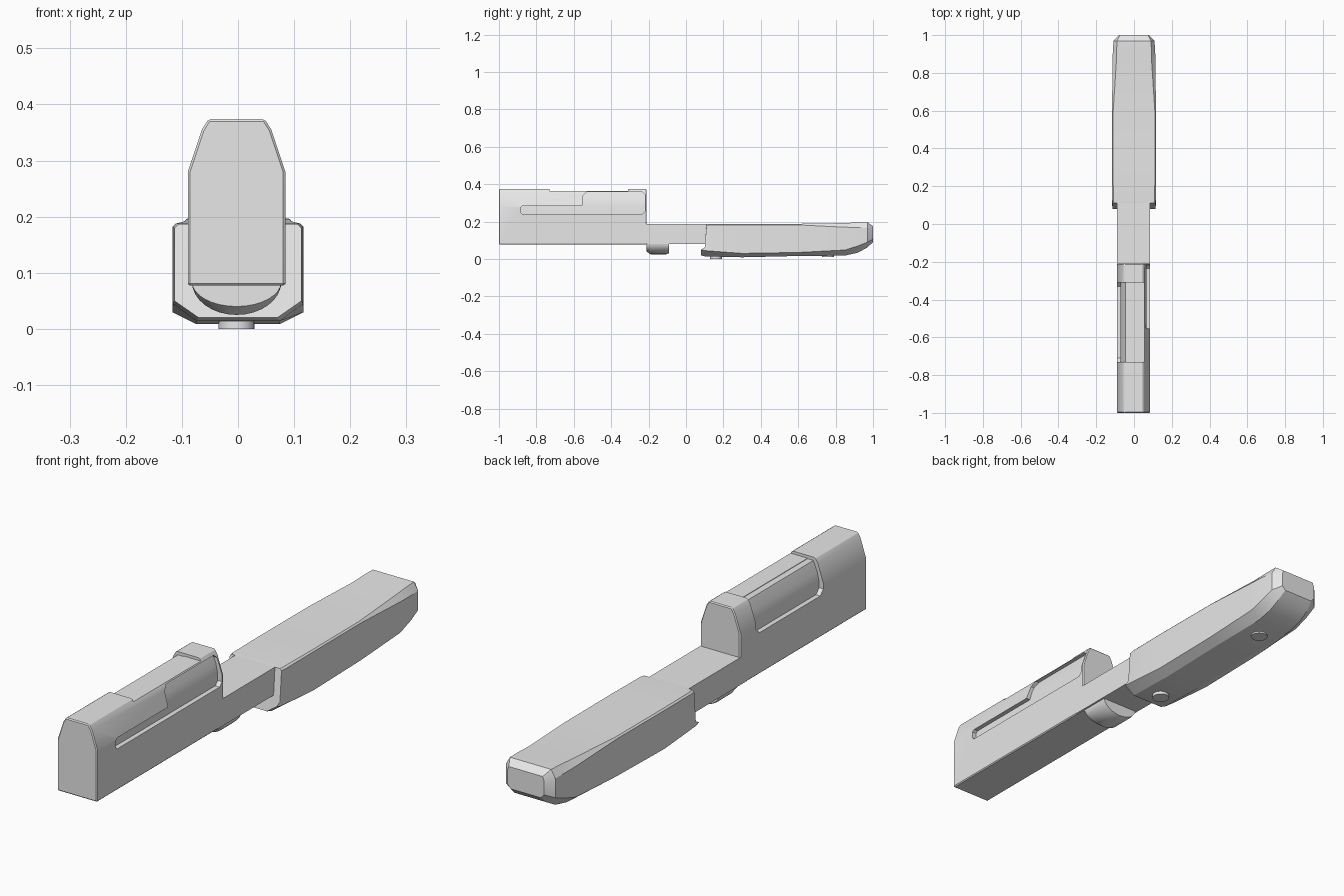
import bpy, math

cube = bpy.data.objects.get("Cube")
if cube:
    bpy.data.objects.remove(cube, do_unlink=True)

grey = bpy.data.materials.new("light_grey")
grey.use_nodes = True
grey.diffuse_color = (0.8, 0.8, 0.8, 1)
grey.node_tree.nodes["Principled BSDF"].inputs["Base Color"].default_value = grey.diffuse_color
CX = -0.0025  # centre line of the barrel housing


def activate(obj):
    bpy.ops.object.select_all(action='DESELECT')
    obj.select_set(True)
    bpy.context.view_layer.objects.active = obj


def loft(name, rings):
    """Closed solid through rings of matching points."""
    n = len(rings[0])
    faces = [list(range(n)), list(range((len(rings) - 1) * n, len(rings) * n))]
    for r in range(len(rings) - 1):
        for i in range(n):
            j = (i + 1) % n
            faces.append([r * n + i, r * n + j, (r + 1) * n + j, (r + 1) * n + i])
    mesh = bpy.data.meshes.new(name)
    mesh.from_pydata([p for ring in rings for p in ring], [], faces)
    obj = bpy.data.objects.new(name, mesh)
    bpy.context.collection.objects.link(obj)
    mesh.materials.append(grey)
    activate(obj)
    bpy.ops.object.mode_set(mode='EDIT')
    bpy.ops.mesh.select_all(action='SELECT')
    bpy.ops.mesh.normals_make_consistent(inside=False)
    bpy.ops.object.mode_set(mode='OBJECT')
    return obj


def mirrored(half):
    """Full outline from the +x half of a profile."""
    return half + [(-x, z) for x, z in reversed(half)]


def along_y(name, half, y0, y1):
    return loft(name, [[(x + CX, y, z) for x, z in mirrored(half)] for y in (y0, y1)])


def along_x(name, outline, x0, x1):
    return loft(name, [[(x, y, z) for y, z in outline] for x in (x0, x1)])


def bevel(obj, width, segments=1):
    mod = obj.modifiers.new("bevel", 'BEVEL')
    mod.width, mod.segments = width, segments
    activate(obj)
    bpy.ops.object.modifier_apply(modifier=mod.name)


def cut(obj, cutter):
    mod = obj.modifiers.new("cut", 'BOOLEAN')
    mod.operation, mod.solver, mod.object = 'DIFFERENCE', 'EXACT', cutter
    cutter.hide_render = True
    activate(obj)
    bpy.ops.object.modifier_apply(modifier=mod.name)
    bpy.data.objects.remove(cutter, do_unlink=True)


def smooth(obj, angle=30):
    activate(obj)
    bpy.ops.object.shade_smooth_by_angle(angle=math.radians(angle))


# Barrel housing with tapered top
housing = along_y("barrel_housing", [(0.087, 0.077), (0.087, 0.28), (0.062, 0.355), (0.05, 0.374)], -1, -0.21)
bevel(housing, 0.004)

# Shallow step in the top
cut(housing, along_y("top_cutter", [(0.2, 0.363), (0.2, 0.5)], -0.73, -0.31))

# Left side: long slot that steps up into a tall opening
cut(housing, along_x("left_cutter", [
    (-0.875, 0.24), (-0.235, 0.24), (-0.22, 0.255), (-0.22, 0.345), (-0.235, 0.358),
    (-0.53, 0.358), (-0.55, 0.34), (-0.555, 0.283), (-0.875, 0.283),
    (-0.883, 0.275), (-0.883, 0.248)], 0.02, 0.2))

# Right side: pocket open to the top step
cut(housing, along_x("right_cutter", [
    (-0.71, 0.24), (-0.33, 0.24), (-0.31, 0.26), (-0.31, 0.42),
    (-0.73, 0.42), (-0.73, 0.26)], -0.2, -0.02))
smooth(housing, 20)

# Inner bolt seen through the openings
bolt = along_y("bolt", [(0.068, 0.2), (0.068, 0.285), (0.06, 0.32), (0.043, 0.361)], -0.9, -0.215)
smooth(bolt, 25)

# Rail joining housing and grip
rail = along_y("rail", [(0.087, 0.079), (0.087, 0.187)], -0.25, 0.3)

# Rounded lug under the rail
lug_rings = []
for y, size in ((-0.21, 0.75), (-0.19, 1), (-0.105, 1), (-0.09, 0.9)):
    arc = [math.pi * i / 16 for i in range(17)]
    lug_rings.append([(CX + 0.08 * math.cos(a), y, 0.085 - 0.06 * size * math.sin(a)) for a in arc])
smooth(loft("lug", lug_rings), 35)

# Grip: y, bottom half width, bottom z, side half width, lower side z, upper side z, top half width, top z
sections = [
    (0.11, 0.070, 0.020, 0.113, 0.050, 0.180, 0.106, 0.187),
    (0.13, 0.074, 0.014, 0.116, 0.045, 0.181, 0.109, 0.188),
    (0.30, 0.075, 0.009, 0.117, 0.030, 0.182, 0.111, 0.188),
    (0.60, 0.075, 0.016, 0.116, 0.035, 0.182, 0.110, 0.188),
    (0.85, 0.075, 0.018, 0.114, 0.048, 0.170, 0.094, 0.192),
    (0.92, 0.074, 0.034, 0.112, 0.070, 0.168, 0.092, 0.196),
    (0.97, 0.072, 0.062, 0.108, 0.090, 0.166, 0.090, 0.197),
    (1.00, 0.066, 0.090, 0.080, 0.105, 0.160, 0.074, 0.176)]
grip_rings = []
for k, (y, b, zb, w, zc, zs, t, zt) in enumerate(sections):
    lead = 0.03 if k < 2 else 0  # lower lip reaches further forward
    half = [(b, zb, y - lead), (w, zc, y - lead), (w, zc + 0.01, y - lead / 3), (w, zs, y), (t, zt, y)]
    grip_rings.append([(x, yy, z) for x, z, yy in half] + [(-x, yy, z) for x, z, yy in reversed(half)])
smooth(loft("grip", grip_rings), 25)

# Screw heads under the grip
for name, y, z in (("front_screw", 0.16, 0.0), ("rear_screw", 0.76, 0.011)):
    bpy.ops.mesh.primitive_cylinder_add(vertices=24, radius=0.032, depth=0.03, location=(CX, y, z + 0.015))
    screw = bpy.context.object
    screw.name = name
    screw.data.materials.append(grey)
    smooth(screw)
